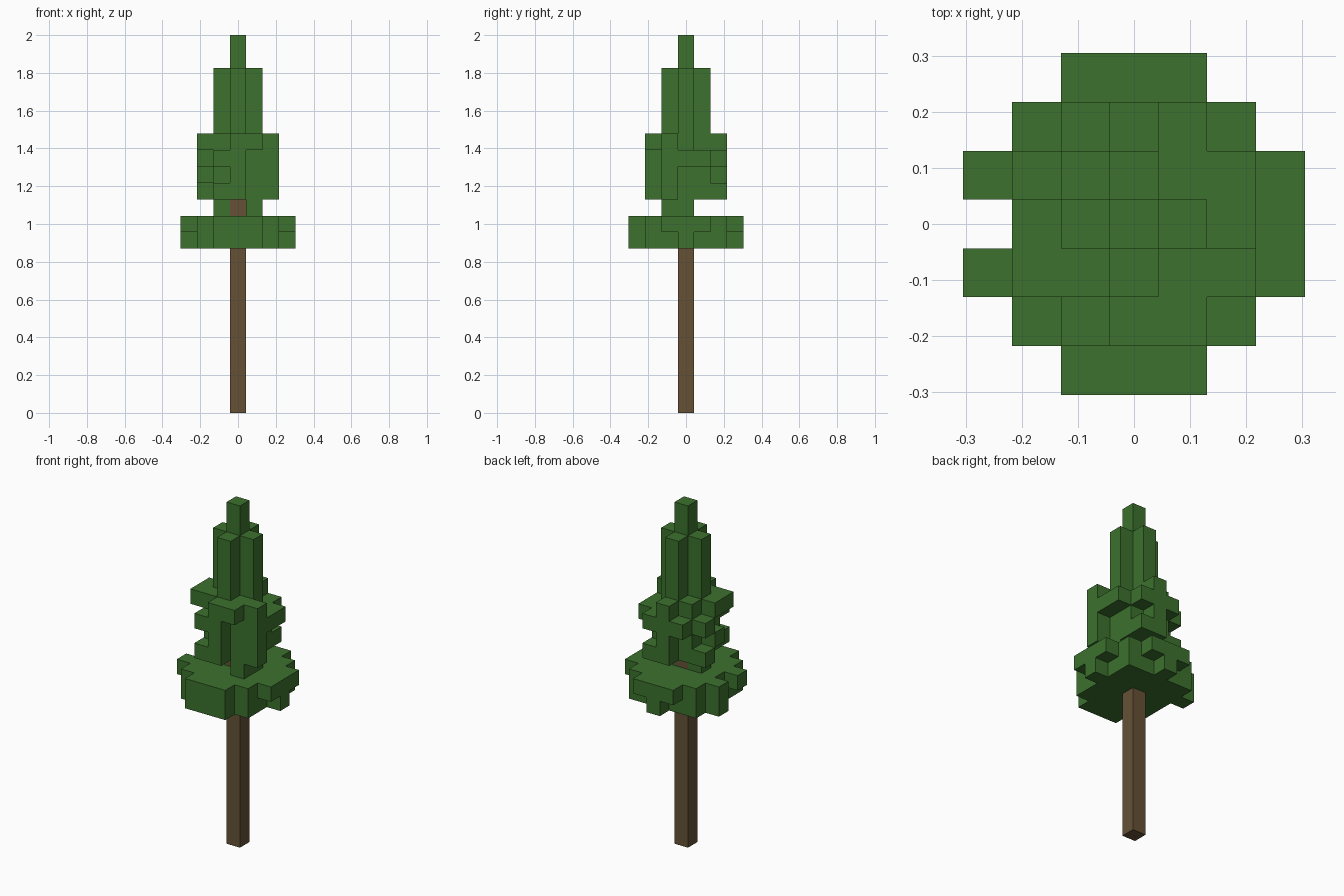
import bpy
import bmesh
import math
from mathutils import Vector

cube = bpy.data.objects.get("Cube")
if cube:
    bpy.data.objects.remove(cube, do_unlink=True)

UNIT = 2 / 23  # edge of one block


def make_material(name, rgb):
    mat = bpy.data.materials.new(name)
    mat.use_nodes = True
    color = (*rgb, 1)
    mat.diffuse_color = color
    bsdf = mat.node_tree.nodes["Principled BSDF"]
    bsdf.inputs["Base Color"].default_value = color
    bsdf.inputs["Roughness"].default_value = 0.9
    return mat


leaf_green = make_material("leaf green", (0.045, 0.165, 0.027))
bark_brown = make_material("bark brown", (0.13, 0.083, 0.036))


def cells_of(rows, levels):
    """Blocks of a floor plan, rows listed from back to front."""
    half = len(rows) // 2
    return {(i - half, half - j, z)
            for z in levels
            for j, row in enumerate(rows)
            for i, mark in enumerate(row) if mark == "#"}


def add_blocks(name, cells, solid, mat):
    """Outer skin of a set of blocks, without faces against solid neighbours."""
    bm = bmesh.new()
    for cell in cells:
        center = Vector(cell) + Vector((0, 0, 0.5))
        for axis in range(3):
            for sign in (-1, 1):
                n = Vector((0, 0, 0))
                n[axis] = sign
                beside = tuple(int(c + d) for c, d in zip(cell, n))
                if beside in solid:
                    continue
                u = Vector((0, 0, 0))
                u[(axis + 1) % 3] = 1
                v = n.cross(u)
                corners = [center + (n + a * u + b * v) / 2
                           for a, b in ((-1, -1), (1, -1), (1, 1), (-1, 1))]
                bm.faces.new([bm.verts.new(p * UNIT) for p in corners])
    bmesh.ops.remove_doubles(bm, verts=bm.verts, dist=UNIT / 100)
    bmesh.ops.dissolve_limit(bm, angle_limit=math.radians(1),
                             verts=bm.verts, edges=bm.edges)
    mesh = bpy.data.meshes.new(name)
    bm.to_mesh(mesh)
    bm.free()
    mesh.materials.append(mat)
    obj = bpy.data.objects.new(name, mesh)
    bpy.context.collection.objects.link(obj)


# Trunk, running up into the crown
trunk = cells_of(["#"], range(13))

# Wide bottom skirt: ragged underside and fuller top
skirt = cells_of(["...#...", ".#####.", "######.", ".######",
                  ".#####.", ".#####.", "..###.."], [10])
skirt |= cells_of(["..###..", ".#####.", "#######", ".######",
                   "#######", ".#####.", "..###.."], [11])

# Narrow neck around the trunk
neck = cells_of(["...", "#.#", "..#"], [12])

# Bushy middle
middle = cells_of(["..##.", "####.", ".###.", ".####", ".##.."], [13])
middle |= cells_of(["..#..", ".###.", "####.", ".####", "..#.."], [14])
middle |= cells_of([".###.", "#####", ".####", ".####", ".##.."], [15])
middle |= cells_of(["..#..", ".##..", "####.", "#####", "..##."], [16])

# Cross-shaped upper part and single-block tip
spire = cells_of([".#.", "###", ".#."], range(17, 21))
spire |= cells_of(["#"], range(21, 23))

crown = (skirt | neck | middle | spire) - trunk
add_blocks("trunk", trunk, trunk, bark_brown)
add_blocks("crown", crown, crown | trunk, leaf_green)
